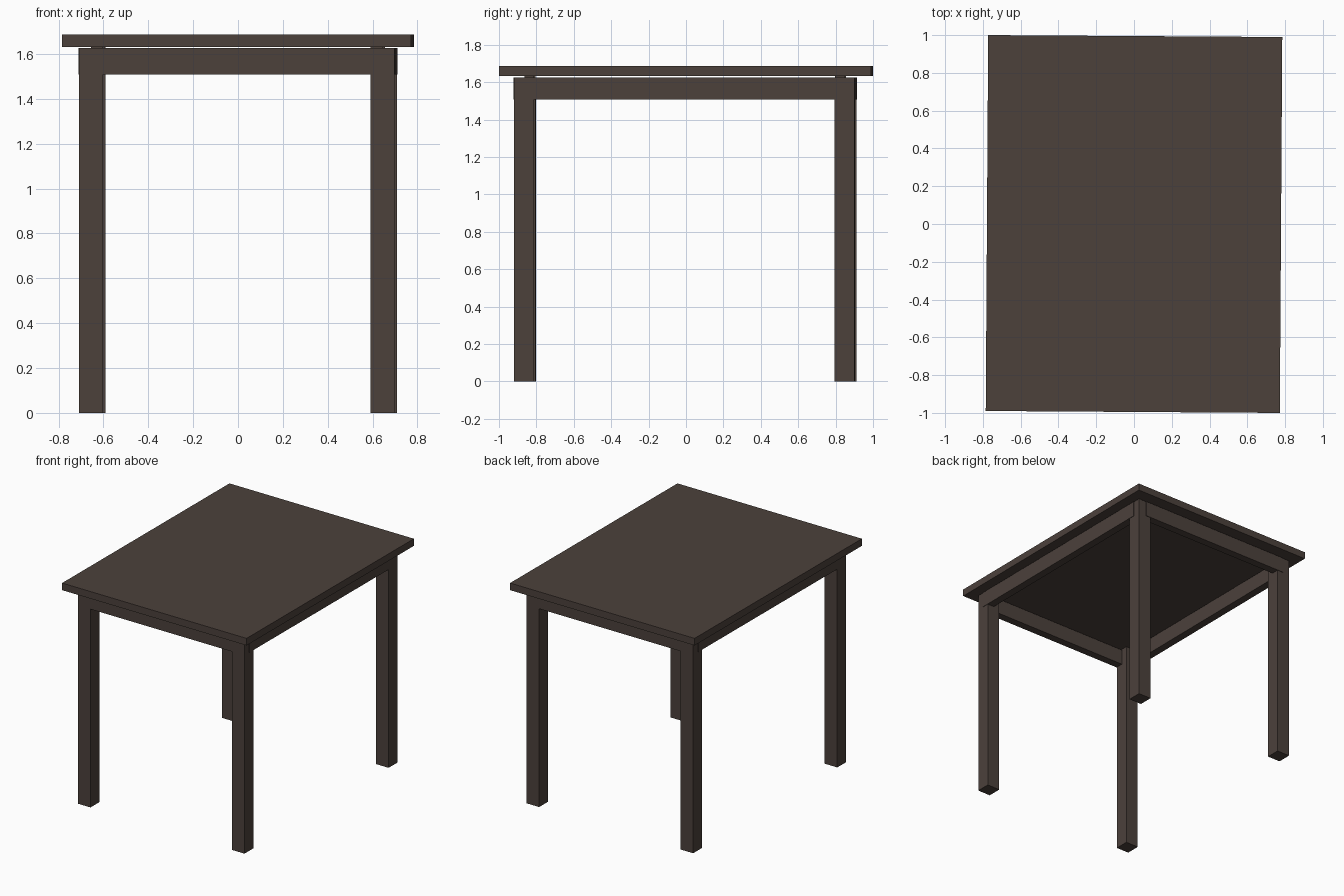
import bpy
from mathutils import Matrix

if "Cube" in bpy.data.objects:
    bpy.data.objects.remove(bpy.data.objects["Cube"])

ROT = Matrix.Rotation(-0.0065, 4, 'Z')   # the whole table sits very slightly turned

wood = bpy.data.materials.new("dark brown wood")
wood.diffuse_color = (0.072, 0.053, 0.044, 1)
wood.use_nodes = True
wood.node_tree.nodes["Principled BSDF"].inputs["Base Color"].default_value = wood.diffuse_color


def box(name, lo, hi):
    """Axis-aligned box between two corners, turned with the table."""
    size = [h - l for l, h in zip(lo, hi)]
    mid = [(h + l) / 2 for l, h in zip(lo, hi)]
    bpy.ops.mesh.primitive_cube_add(size=1)
    ob = bpy.context.object
    ob.name = name
    ob.data.transform(ROT @ Matrix.Translation(mid) @ Matrix.Diagonal((*size, 1)))
    ob.data.materials.append(wood)
    return ob


# table top
box("table_top", (-0.7785, -0.995, 1.632), (0.7785, 0.995, 1.686))

H = 0.0535                                # half leg width
LEG_X = {"left": -0.65, "right": 0.65}
LEG_Y = {"front": -0.861, "back": 0.853}

# legs, each with a small block that meets the top at the inner corner
for yn, y in LEG_Y.items():
    for xn, x in LEG_X.items():
        box(f"{yn}_{xn}_leg", (x - H, y - H, 0), (x + H, y + H, 1.626))
        cx = x - 0.027 * (1 if x > 0 else -1)
        cy = y - 0.027 * (1 if y > 0 else -1)
        box(f"{yn}_{xn}_corner_block", (cx - 0.026, cy - 0.026, 1.6), (cx + 0.026, cy + 0.026, 1.633))

# aprons run between the leg centres, a hair proud of the outer leg faces
OUT, THICK, Z0, Z1 = H + 0.003, 0.06, 1.508, 1.626
for yn, y in LEG_Y.items():
    outer = y + OUT * (1 if y > 0 else -1)
    inner = outer - THICK * (1 if y > 0 else -1)
    box(f"{yn}_apron", (-0.645, min(outer, inner), Z0), (0.637, max(outer, inner), Z1))
for xn, x in LEG_X.items():
    outer = x + OUT * (1 if x > 0 else -1)
    inner = outer - THICK * (1 if x > 0 else -1)
    box(f"{xn}_apron", (min(outer, inner), -0.861, Z0), (max(outer, inner), 0.849, Z1))
